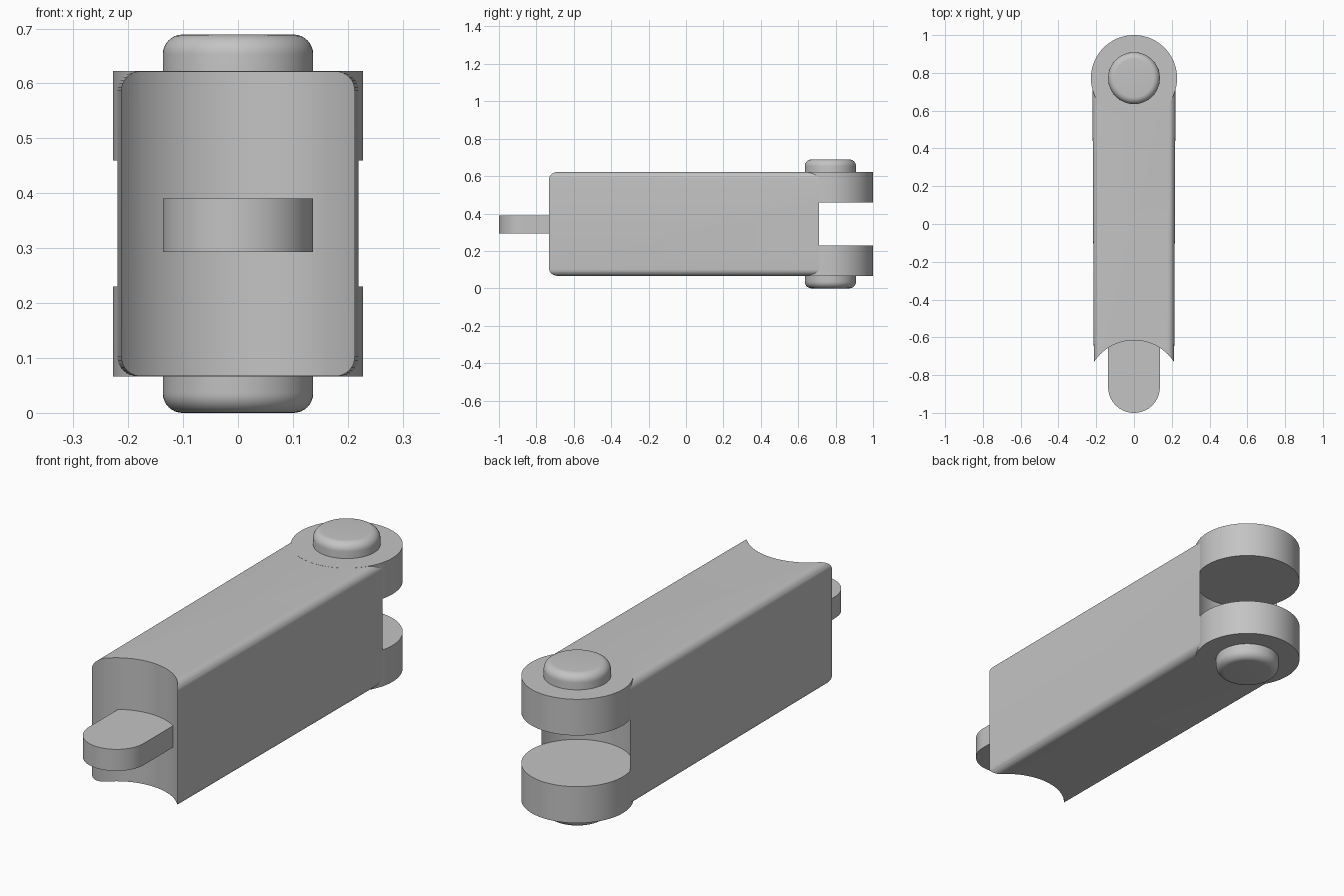
import bpy, bmesh, math

if "Cube" in bpy.data.objects:
    bpy.data.objects.remove(bpy.data.objects["Cube"])

grey = bpy.data.materials.new("plain grey")
grey.diffuse_color = (0.55, 0.55, 0.55, 1)
grey.use_nodes = True
grey.node_tree.nodes["Principled BSDF"].inputs["Base Color"].default_value = grey.diffuse_color

HINGE_Y, TONGUE_Y = 0.772, -0.863
Z0, Z1 = 0.067, 0.622          # body bottom and top
GAP0, GAP1 = 0.23, 0.46        # hinge slot


def loft(name, rings):
    """Skin a list of equal-length rings and cap both ends."""
    bm = bmesh.new()
    loops = [[bm.verts.new(p) for p in r] for r in rings]
    n = len(loops[0])
    for a, b in zip(loops, loops[1:]):
        for i in range(n):
            bm.faces.new((a[i], a[(i + 1) % n], b[(i + 1) % n], b[i]))
    bm.faces.new(loops[0])
    bm.faces.new(loops[-1])
    bmesh.ops.recalc_face_normals(bm, faces=bm.faces)
    me = bpy.data.meshes.new(name)
    bm.to_mesh(me)
    bm.free()
    me.materials.append(grey)
    ob = bpy.data.objects.new(name, me)
    bpy.context.collection.objects.link(ob)
    return ob


def circle(r, y, z, n=96):
    return [(r * math.cos(2 * math.pi * i / n), y + r * math.sin(2 * math.pi * i / n), z)
            for i in range(n)]


def disc(name, r, y, z0, z1):
    return loft(name, [circle(r, y, z0), circle(r, y, z1)])


def smooth(ob):
    bpy.ops.object.select_all(action='DESELECT')
    ob.select_set(True)
    bpy.context.view_layer.objects.active = ob
    bpy.ops.object.shade_smooth_by_angle(angle=math.radians(30))


def cut(ob, cutter):
    m = ob.modifiers.new("cut", 'BOOLEAN')
    m.operation, m.solver, m.object = 'DIFFERENCE', 'EXACT', cutter
    bpy.context.view_layer.objects.active = ob
    bpy.ops.object.modifier_apply(modifier=m.name)
    bpy.data.objects.remove(cutter)


def section(half, y, r=0.035, steps=8):
    """Rounded rectangle cross-section of the body."""
    pts = []
    for k, (sx, z) in enumerate([(1, Z1 - r), (-1, Z1 - r), (-1, Z0 + r), (1, Z0 + r)]):
        for i in range(steps + 1):
            a = math.pi / 2 * (k + i / steps)
            pts.append((sx * (half - r) + r * math.cos(a), y, z + r * math.sin(a)))
    return pts


# Body: slightly tapered bar, hollowed at both ends by round cuts
body = loft("link_body", [section(0.212, -0.87), section(0.22, HINGE_Y)])
cut(body, disc("front_cutter", 0.2526, -0.868, -0.2, 0.9))
cut(body, disc("slot_cutter", 0.228, HINGE_Y, GAP0, GAP1))
smooth(body)

# Hinge ears
for name, a, b in (("lower_ear", Z0 - 0.0005, GAP0), ("upper_ear", GAP1, Z1 + 0.0005)):
    smooth(disc(name, 0.228, HINGE_Y, a, b))

# Pin heads with rounded rims, above and below
R, F = 0.137, 0.036
for name, end, inner, s in (("lower_pin_head", 0.0, 0.12, 1), ("upper_pin_head", 0.689, 0.57, -1)):
    rings = []
    for i in range(9):
        a = math.pi / 2 * i / 8
        rings.append(circle(R - F + F * math.sin(a), HINGE_Y, end + s * F * (1 - math.cos(a))))
    rings.append(circle(R, HINGE_Y, inner))
    smooth(loft(name, rings))

# Tongue with a rounded tip
outline = [(0.137 * math.cos(t), TONGUE_Y - 0.137 * math.sin(t))
           for t in [math.pi * i / 48 for i in range(49)]]
outline += [(-0.137, -0.58), (0.137, -0.58)]
smooth(loft("tongue", [[(x, y, z) for x, y in outline] for z in (0.293, 0.39)]))
